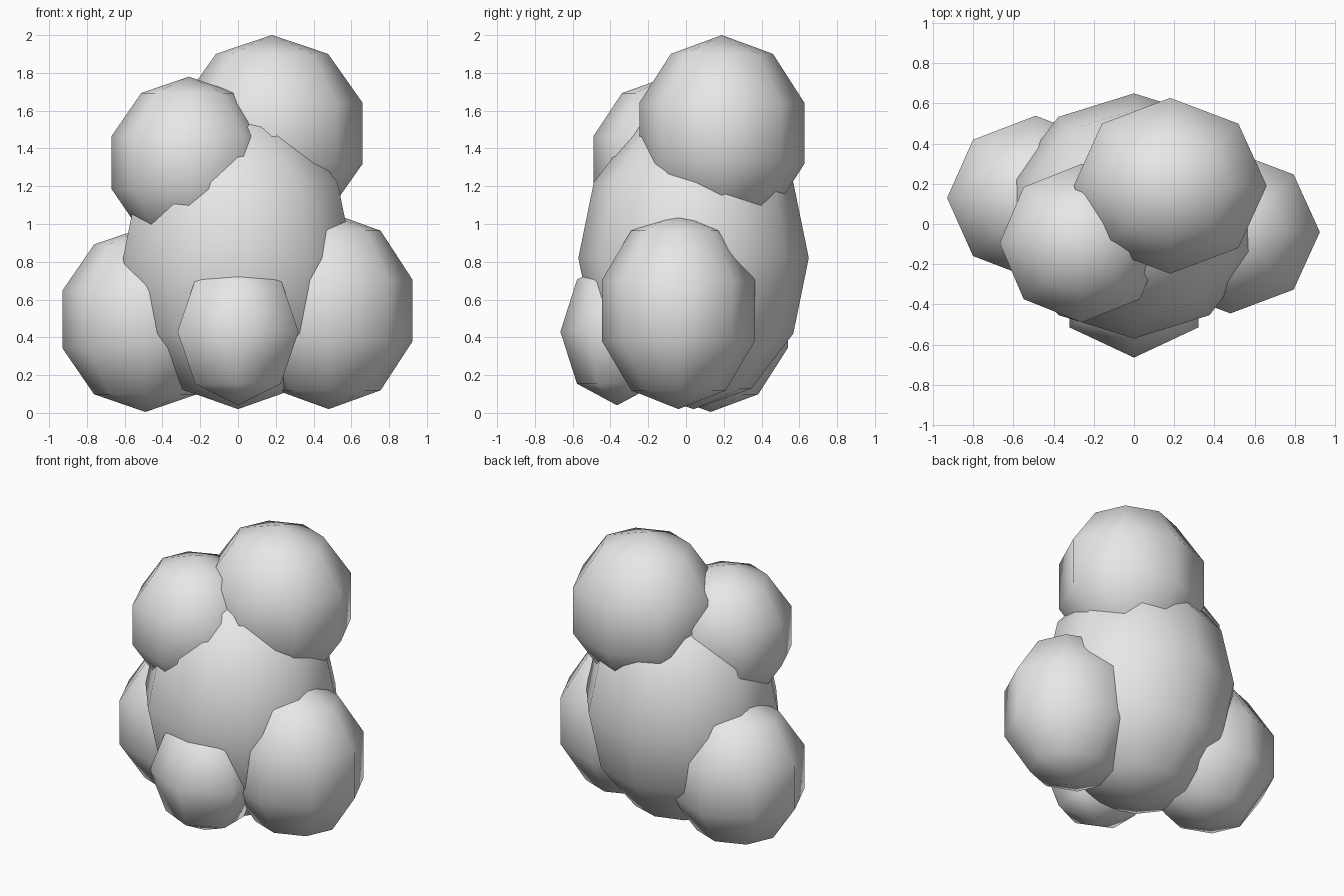
import bpy

# Remove the default cube
cube = bpy.data.objects.get("Cube")
if cube:
    bpy.data.objects.remove(cube, do_unlink=True)

# Single pale grey material
grey = bpy.data.materials.new("pale_grey")
grey.use_nodes = True
colour = (0.8, 0.8, 0.8, 1)
grey.diffuse_color = colour
grey.node_tree.nodes["Principled BSDF"].inputs["Base Color"].default_value = colour


def lump(name, centre, radii, segments=8, rings=5):
    """Smooth, low-poly ellipsoid with upright poles and a vertex on the x axis."""
    bpy.ops.mesh.primitive_uv_sphere_add(segments=segments, ring_count=rings,
                                         radius=1, location=centre)
    obj = bpy.context.object
    obj.name = name
    obj.scale = radii
    bpy.ops.object.transform_apply(location=False, rotation=False, scale=True)
    bpy.ops.object.shade_smooth()
    obj.data.materials.append(grey)
    return obj


# Large core
lump("central_lump", (0, 0.04, 0.82), (0.64, 0.61, 0.80), 10, 6)

# Upper pair
lump("top_left_lump", (0.18, 0.19, 1.48), (0.505, 0.46, 0.52))
lump("top_right_lump", (-0.26, -0.095, 1.325), (0.43, 0.415, 0.455))

# Lower side pair
lump("lower_left_lump", (0.48, -0.04, 0.542), (0.468, 0.426, 0.522))
lump("lower_right_lump", (-0.49, 0.13, 0.495), (0.463, 0.43, 0.49))

# Small front lump
lump("front_lump", (0, -0.365, 0.43), (0.37, 0.30, 0.39), 6, 4)
